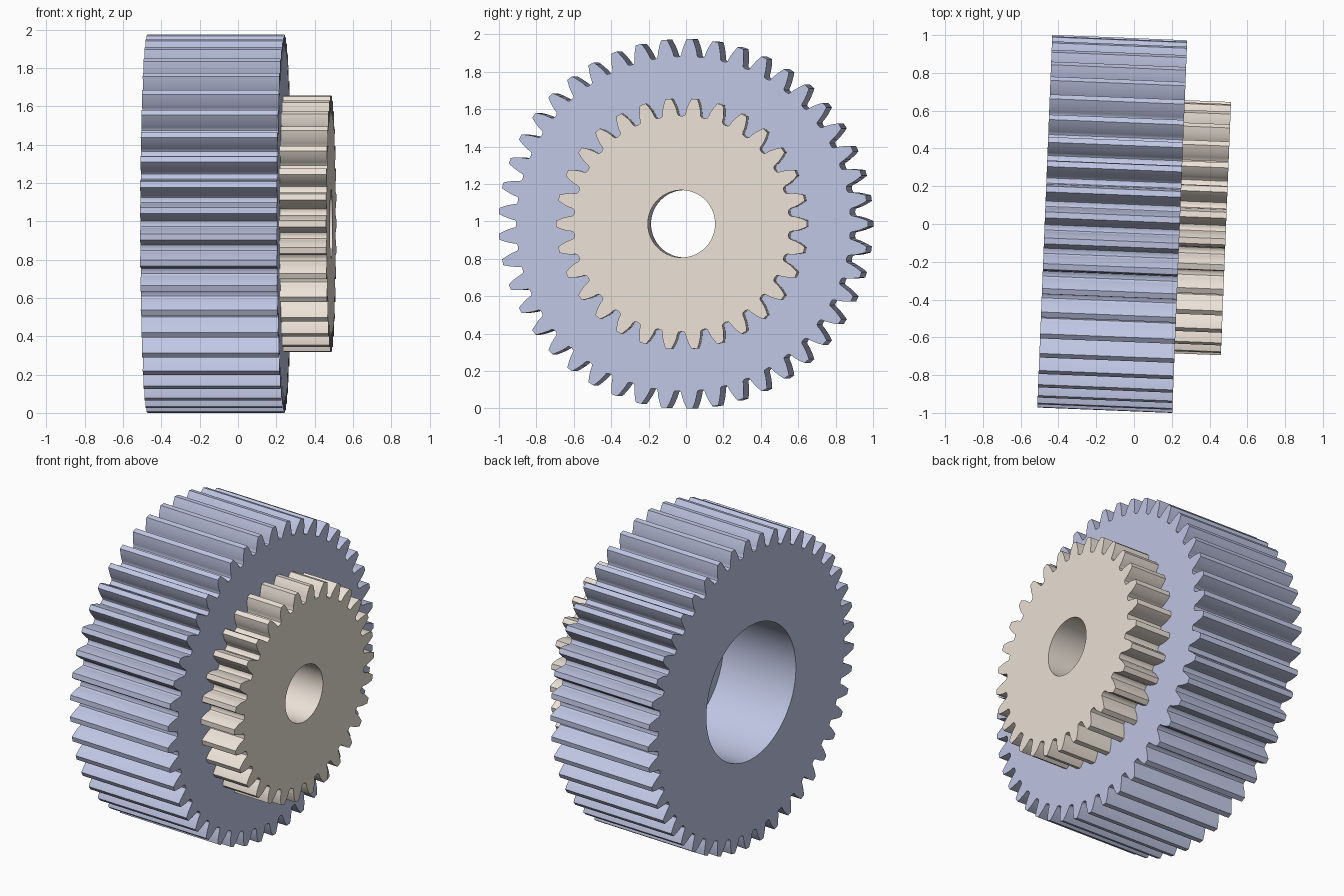
import bpy, bmesh, math
from math import cos, sin, tan, pi, radians

if "Cube" in bpy.data.objects:
    bpy.data.objects.remove(bpy.data.objects["Cube"])

MODULE = 0.0420
TILT = radians(-2.3)          # whole gear pair is yawed slightly
ORIGIN = (0.242, -0.0145, 0.987)  # centre of the large gear's front face
SEGS = 72


def gear_outline(teeth, tip):
    """Involute tooth outline as (y, z) points, first tooth centred on +y."""
    pitch = teeth * MODULE / 2
    base = pitch * cos(radians(20))
    root = tip - 2.25 * MODULE
    inv = lambda a: tan(a) - a

    def half_angle(r):
        a = math.acos(min(1, base / r))
        return pi / (2 * teeth) + inv(radians(20)) - inv(a)

    start = max(base, root + 0.2 * MODULE)
    flank = [(start + (tip - start) * t, ) for t in (0, .15, .35, .6, .82, 1)]
    flank = [(r, half_angle(r)) for (r,) in flank]
    # rounded root fillet leading into the flank
    w = half_angle(start)
    fillet = [(root, w + 0.4 * MODULE / root),
              (root + 0.25 * (start - root), w + 0.13 * MODULE / root)]
    side = fillet + flank
    pts = []
    for i in range(teeth):
        c = 2 * pi * i / teeth
        pts += [(r * cos(c - a), r * sin(c - a)) for r, a in side]
        pts += [(r * cos(c + a), r * sin(c + a)) for r, a in reversed(side)]
    return pts


def circle(r):
    return [(r * cos(2 * pi * i / SEGS), r * sin(2 * pi * i / SEGS)) for i in range(SEGS)]


def ring(bm, pts, x):
    return [bm.verts.new((x, y, z)) for y, z in pts]


def bridge(bm, a, b):
    for i in range(len(a)):
        j = (i + 1) % len(a)
        bm.faces.new((a[i], a[j], b[j], b[i]))


def cap(bm, outer, inner):
    edges = []
    for loop in (outer, inner):
        for i in range(len(loop)):
            pair = (loop[i], loop[(i + 1) % len(loop)])
            edges.append(bm.edges.get(pair) or bm.edges.new(pair))
    bmesh.ops.triangle_fill(bm, use_beauty=True, edges=edges, normal=(1, 0, 0))


def make_gear(name, teeth, tip, x0, x1, bore, color, recess=None):
    bm = bmesh.new()
    outline = gear_outline(teeth, tip)
    back, front = ring(bm, outline, x0), ring(bm, outline, x1)
    bridge(bm, back, front)
    # bore, listed as rings from back to front (optionally stepped)
    steps = [(bore, x0), (bore, x1)]
    if recess:
        radius, depth = recess
        steps = [(radius, x0), (radius, x0 + depth), (bore, x0 + depth), (bore, x1)]
    rings = [ring(bm, circle(r), x) for r, x in steps]
    for a, b in zip(rings, rings[1:]):
        bridge(bm, a, b)
    cap(bm, back, rings[0])
    cap(bm, front, rings[-1])
    bmesh.ops.recalc_face_normals(bm, faces=bm.faces[:])
    mesh = bpy.data.meshes.new(name)
    bm.to_mesh(mesh)
    bm.free()
    obj = bpy.data.objects.new(name, mesh)
    bpy.context.collection.objects.link(obj)
    obj.location = ORIGIN
    obj.rotation_euler = (0, 0, TILT)
    mat = bpy.data.materials.new(name + "_paint")
    mat.diffuse_color = color
    mat.use_nodes = True
    mat.node_tree.nodes["Principled BSDF"].inputs["Base Color"].default_value = mat.diffuse_color
    mesh.materials.append(mat)
    bpy.ops.object.select_all(action='DESELECT')
    obj.select_set(True)
    bpy.context.view_layer.objects.active = obj
    bpy.ops.object.shade_smooth_by_angle(angle=radians(30))
    return obj


# large gear with a deep recess in its back
make_gear("large_gear", 45, 0.988, -0.715, 0.0, 0.18, (0.53, 0.57, 0.78, 1), recess=(0.43, 0.53))
# small gear on its front face
make_gear("small_gear", 30, 0.671, 0.0, 0.245, 0.18, (0.84, 0.76, 0.68, 1))
